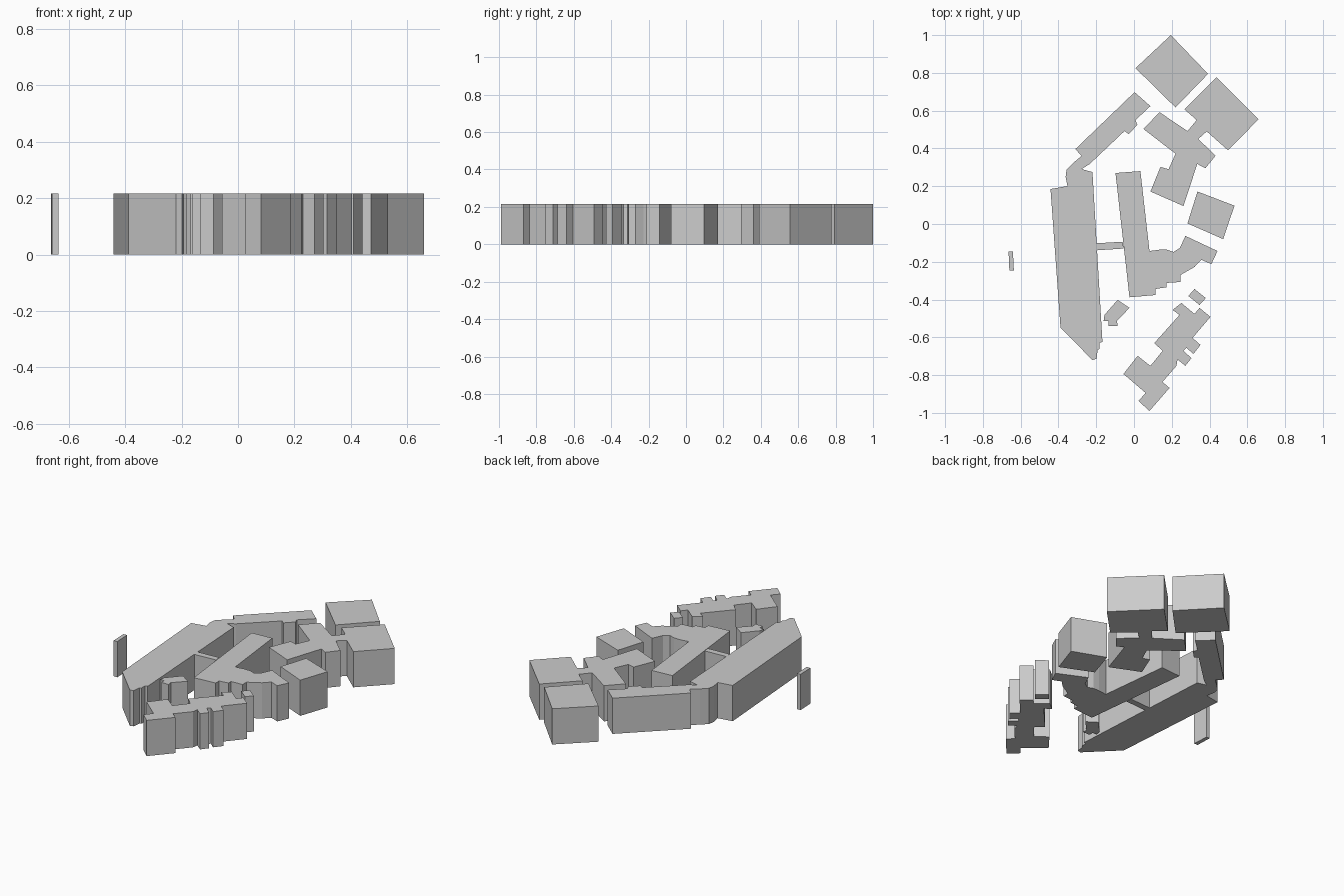
import bpy
import bmesh

HEIGHT = 0.216


def block(name, outline):
    """Extrude a closed floor plan from the ground to the shared roof height."""
    bm = bmesh.new()
    base = bm.faces.new([bm.verts.new((x, y, 0)) for x, y in outline])
    roof = bmesh.ops.extrude_face_region(bm, geom=[base], use_keep_orig=True)
    for v in roof["geom"]:
        if isinstance(v, bmesh.types.BMVert):
            v.co.z = HEIGHT
    bmesh.ops.recalc_face_normals(bm, faces=bm.faces)
    mesh = bpy.data.meshes.new(name)
    bm.to_mesh(mesh)
    bm.free()
    obj = bpy.data.objects.new(name, mesh)
    bpy.context.collection.objects.link(obj)
    return obj


# Simple four-sided buildings
block("north_tower", [(0.195, 1.0), (0.392, 0.795), (0.22, 0.617), (0.008, 0.825)])
block("east_hall", [(0.336, 0.172), (0.532, 0.097), (0.472, -0.08), (0.283, 0.003)])
block("east_kiosk", [(0.32, -0.344), (0.38, -0.392), (0.347, -0.429), (0.288, -0.381)])
block("west_fin", [(-0.664, -0.146), (-0.641, -0.146), (-0.636, -0.245), (-0.66, -0.245)])
block("link_bridge", [(-0.198, -0.102), (-0.06, -0.094), (-0.055, -0.13), (-0.195, -0.139)])

# North-east tower joined to its stepped annex
block("north_east_complex", [
    (0.267, 0.607), (0.437, 0.778), (0.66, 0.555), (0.498, 0.39),
    (0.385, 0.49), (0.34, 0.45), (0.432, 0.362), (0.378, 0.295),
    (0.335, 0.318), (0.262, 0.095), (0.087, 0.172), (0.14, 0.302),
    (0.183, 0.29), (0.22, 0.372), (0.05, 0.503), (0.135, 0.592),
    (0.283, 0.492), (0.332, 0.55)])

# Long west slab with rounded neck and diagonal north wing
block("west_slab", [
    (-0.442, 0.185), (-0.352, 0.201), (-0.362, 0.25), (-0.357, 0.288),
    (-0.32, 0.325), (-0.278, 0.36), (-0.31, 0.397), (0.003, 0.698),
    (0.087, 0.624), (0.008, 0.55), (0.018, 0.524), (-0.029, 0.476),
    (-0.05, 0.492), (-0.235, 0.317), (-0.278, 0.291), (-0.22, 0.275),
    (-0.167, -0.624), (-0.182, -0.63), (-0.182, -0.661), (-0.193, -0.667),
    (-0.198, -0.714), (-0.22, -0.72), (-0.389, -0.55)])

# Central bar with curved inner wall and stepped south edge
block("central_building", [
    (-0.098, 0.27), (0.034, 0.28), (0.082, -0.143), (0.135, -0.136),
    (0.175, -0.136), (0.209, -0.148), (0.243, -0.127), (0.272, -0.063),
    (0.442, -0.143), (0.41, -0.212), (0.357, -0.19), (0.32, -0.228),
    (0.246, -0.27), (0.246, -0.307), (0.172, -0.312), (0.172, -0.335),
    (0.114, -0.344), (0.114, -0.376), (-0.024, -0.388)])

# South-east block with bays along its outer side
block("south_east_building", [
    (0.251, -0.418), (0.32, -0.476), (0.347, -0.444), (0.405, -0.492),
    (0.31, -0.603), (0.352, -0.64), (0.315, -0.688), (0.278, -0.656),
    (0.262, -0.672), (0.304, -0.71), (0.272, -0.751), (0.23, -0.717),
    (0.225, -0.751), (0.151, -0.836), (0.188, -0.868), (0.082, -0.99),
    (0.024, -0.937), (0.061, -0.894), (-0.056, -0.794), (0.019, -0.698),
    (0.087, -0.751), (0.151, -0.672), (0.108, -0.63), (0.241, -0.481),
    (0.204, -0.455)])

# Small pavilion in the southern court
block("court_pavilion", [
    (-0.087, -0.402), (-0.024, -0.444), (-0.09, -0.513), (-0.087, -0.54),
    (-0.135, -0.54), (-0.135, -0.513), (-0.161, -0.513), (-0.156, -0.481)])
